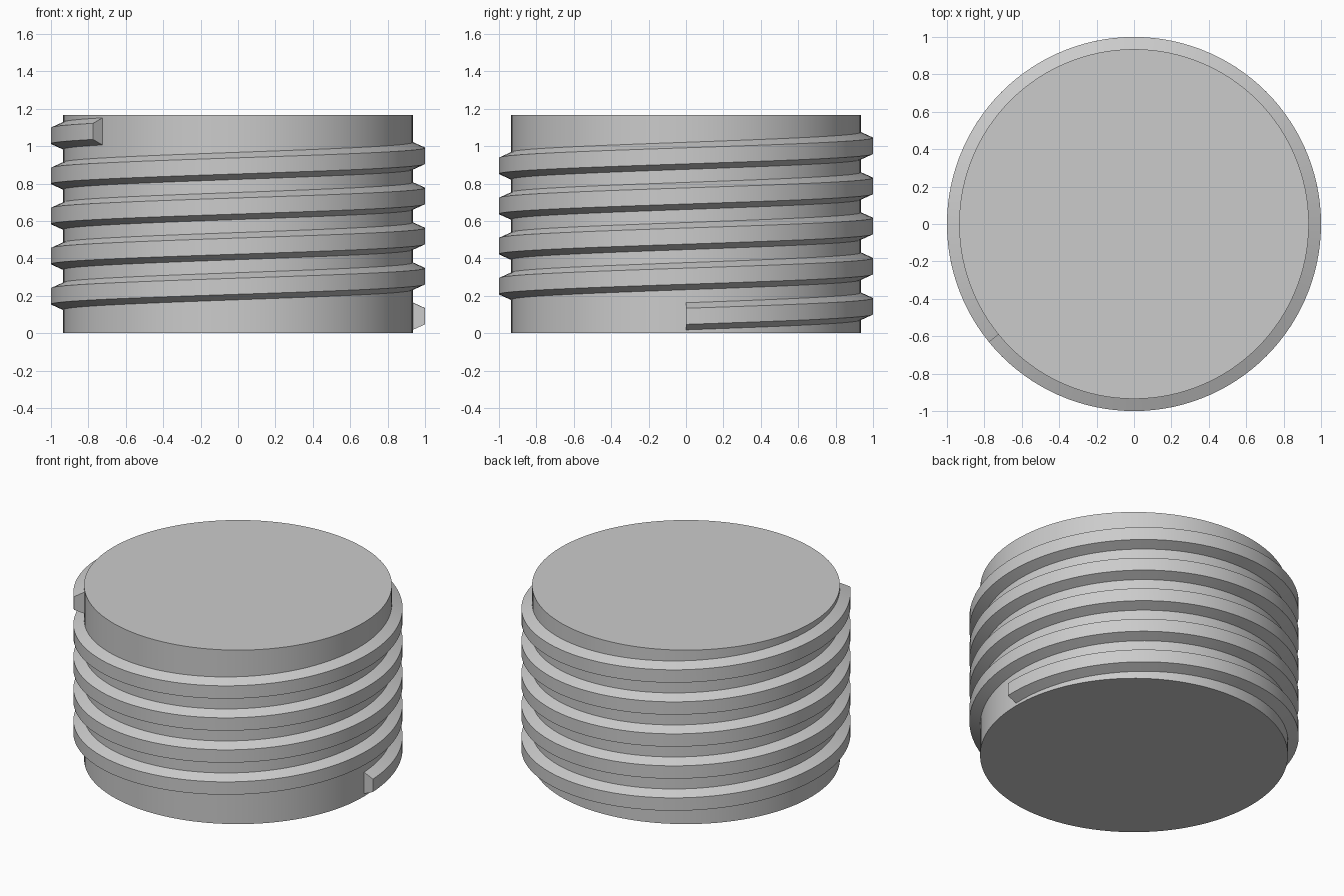
import bpy, bmesh, math

cube = bpy.data.objects.get("Cube")
if cube:
    bpy.data.objects.remove(cube, do_unlink=True)

SEGMENTS = 120
CORE_RADIUS, CREST_RADIUS, HEIGHT = 0.935, 1.0, 1.166
PITCH, START_Z = 0.2145, 0.09
TURNS = 4 + 219.2 / 360

grey = bpy.data.materials.new("plain grey")
grey.use_nodes = True
colour = (0.6, 0.6, 0.6, 1)
grey.diffuse_color = colour
grey.node_tree.nodes["Principled BSDF"].inputs["Base Color"].default_value = colour


def finish(name, bm):
    """Turn a bmesh into a smooth object with sharp edges."""
    bmesh.ops.recalc_face_normals(bm, faces=bm.faces)
    mesh = bpy.data.meshes.new(name)
    bm.to_mesh(mesh)
    bm.free()
    obj = bpy.data.objects.new(name, mesh)
    bpy.context.collection.objects.link(obj)
    mesh.materials.append(grey)
    bpy.ops.object.select_all(action='DESELECT')
    obj.select_set(True)
    bpy.context.view_layer.objects.active = obj
    bpy.ops.object.shade_smooth_by_angle(angle=math.radians(25))


# Solid core
bm = bmesh.new()
bmesh.ops.create_cone(bm, cap_ends=True, segments=SEGMENTS, radius1=CORE_RADIUS,
                      radius2=CORE_RADIUS, depth=HEIGHT)
bmesh.ops.translate(bm, verts=bm.verts, vec=(0, 0, HEIGHT / 2))
finish("threaded_core", bm)

# Trapezoid thread swept along a rising helix, rooted just inside the core
ROOT_RADIUS, ROOT_HALF, CREST_HALF = 0.925, 0.077, 0.043
profile = [(ROOT_RADIUS, -ROOT_HALF), (CREST_RADIUS, -CREST_HALF),
           (CREST_RADIUS, CREST_HALF), (ROOT_RADIUS, ROOT_HALF)]
bm = bmesh.new()
steps = round(TURNS * SEGMENTS)
rings = []
for i in range(steps + 1):
    turn = TURNS * i / steps
    a = turn * math.tau
    rings.append([bm.verts.new((r * math.cos(a), r * math.sin(a), START_Z + PITCH * turn + z))
                  for r, z in profile])
for low, high in zip(rings, rings[1:]):
    for k in range(len(profile)):
        n = (k + 1) % len(profile)
        bm.faces.new((low[k], low[n], high[n], high[k]))
bm.faces.new(rings[0])
bm.faces.new(rings[-1])
finish("helical_thread", bm)
